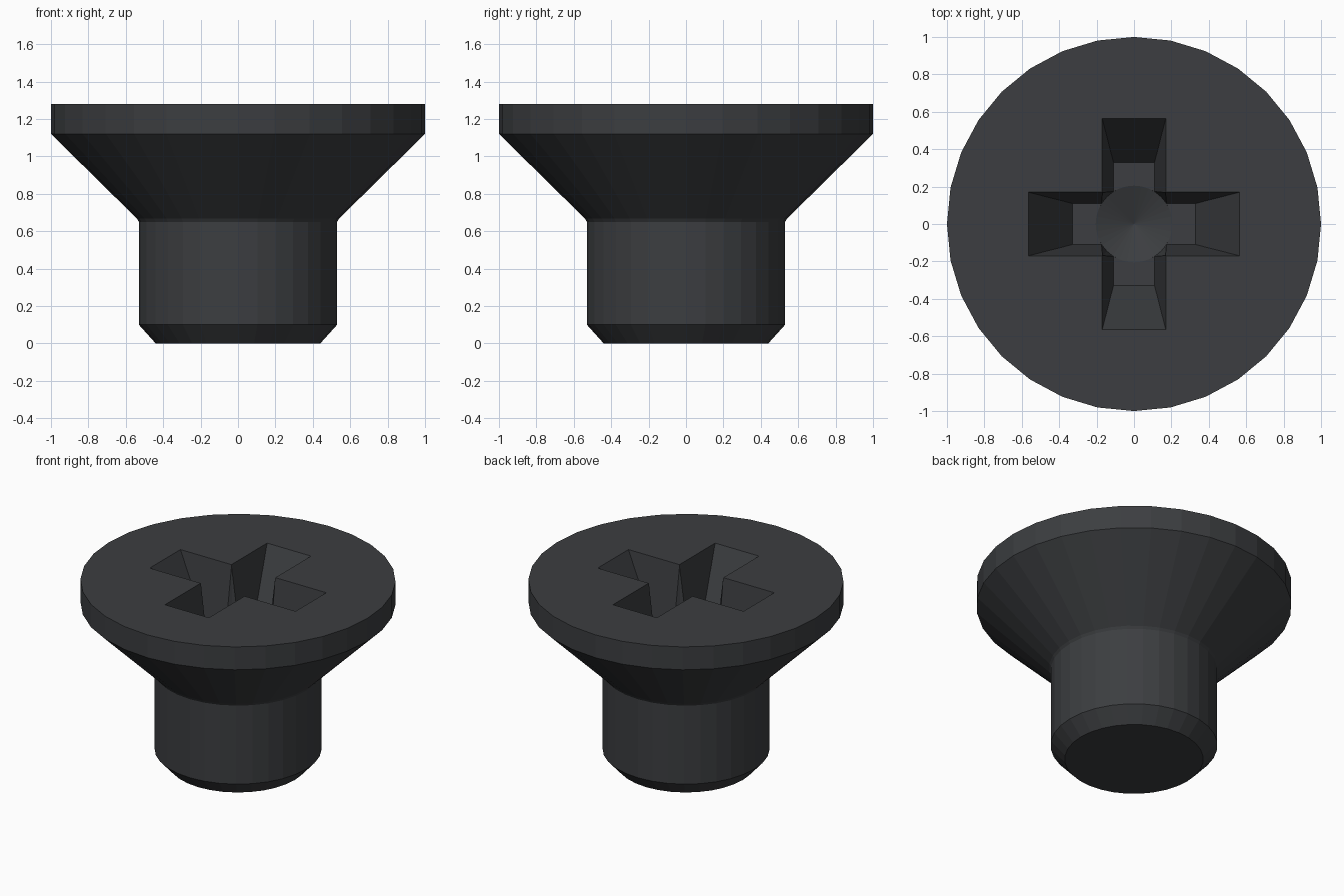
import bpy, bmesh, math

if "Cube" in bpy.data.objects:
    bpy.data.objects.remove(bpy.data.objects["Cube"])

TOP, FLOOR, SIDES = 1.28, 0.83, 32


def make_object(name, bm):
    bmesh.ops.recalc_face_normals(bm, faces=bm.faces)
    mesh = bpy.data.meshes.new(name)
    bm.to_mesh(mesh)
    bm.free()
    obj = bpy.data.objects.new(name, mesh)
    bpy.context.collection.objects.link(obj)
    return obj


def loft(name, rings):
    """Closed solid through rings of points; a one-point ring is an apex."""
    bm = bmesh.new()
    loops = [[bm.verts.new(p) for p in ring] for ring in rings]
    for a, b in zip(loops, loops[1:]):
        n = len(b)
        for i in range(n):
            j = (i + 1) % n
            if len(a) == 1:
                bm.faces.new((a[0], b[j], b[i]))
            else:
                bm.faces.new((a[i], a[j], b[j], b[i]))
    for end in (loops[0], loops[-1]):
        if len(end) > 1:
            bm.faces.new(end)
    return make_object(name, bm)


def circle(r, z):
    return [(r * math.cos(2 * math.pi * i / SIDES),
             r * math.sin(2 * math.pi * i / SIDES), z) for i in range(SIDES)]


def cross(t):
    """Cross outline; t = 0 at the recess floor, 1 at the head face."""
    w, l = 0.11 + 0.06 * t, 0.33 + 0.235 * t
    z = FLOOR + (TOP - FLOOR) * t
    pts = []
    for k in range(4):
        c, s = [(1, 0), (0, 1), (-1, 0), (0, -1)][k]
        pts += [(x * c - y * s, x * s + y * c, z)
                for x, y in ((l, -w), (l, w), (w, w))]
    return pts


# Screw body: chamfered tip, shank, small neck fillet, countersunk head
screw = loft("countersunk_screw", [circle(r, z) for r, z in (
    (0.44, 0), (0.53, 0.10), (0.53, 0.65), (0.54, 0.667), (1, 1.12), (1, TOP))])

# Tapered cross recess and its conical centre
cutters = [
    loft("cross_cutter", [cross(0), cross(1.2)]),
    loft("centre_cutter", [[(0, 0, FLOOR - 0.08)], circle(0.205, FLOOR - 0.001),
                           circle(0.239, TOP), circle(0.239, TOP + 0.1)]),
]
bpy.context.view_layer.objects.active = screw
for cutter in cutters:
    mod = screw.modifiers.new(cutter.name, 'BOOLEAN')
    mod.operation = 'DIFFERENCE'
    mod.solver = 'EXACT'
    mod.object = cutter
    bpy.ops.object.modifier_apply(modifier=mod.name)
    bpy.data.objects.remove(cutter)

# Dark steel
steel = bpy.data.materials.new("dark_steel")
steel.diffuse_color = (0.045, 0.048, 0.052, 1)
steel.use_nodes = True
steel.node_tree.nodes["Principled BSDF"].inputs["Base Color"].default_value = steel.diffuse_color
screw.data.materials.clear()
screw.data.materials.append(steel)
